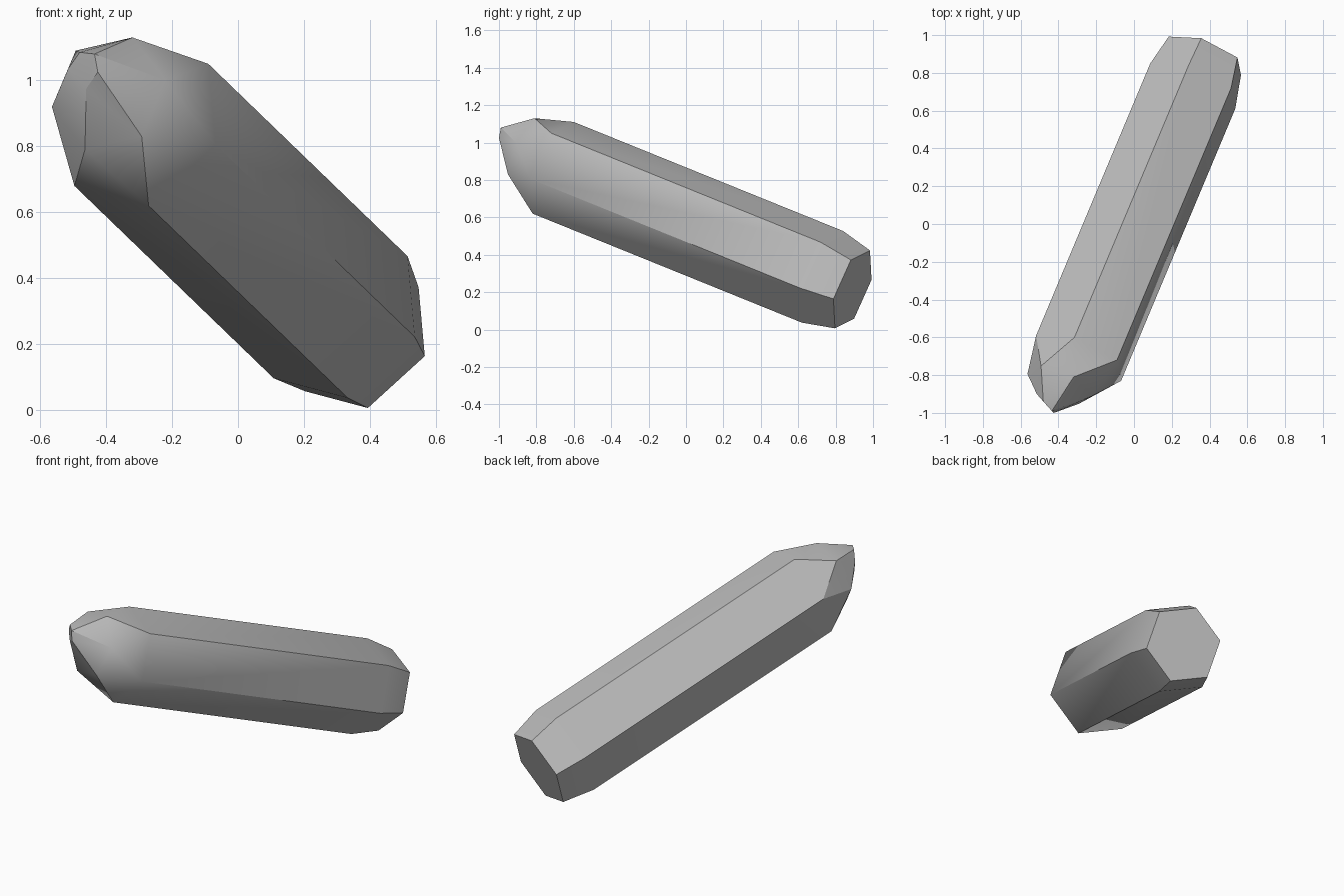
import bpy
import bmesh
import math
from mathutils import Vector

cube = bpy.data.objects.get("Cube")
if cube:
    bpy.data.objects.remove(cube, do_unlink=True)

# Plain grey stone
stone = bpy.data.materials.new("grey_stone")
stone.use_nodes = True
colour = (0.5, 0.5, 0.5, 1)
stone.diffuse_color = colour
stone.node_tree.nodes["Principled BSDF"].inputs["Base Color"].default_value = colour

bm = bmesh.new()


def hexagon(centre, first, second):
    """Six corners from a centre and the offsets of two neighbouring corners."""
    c, a, b = Vector(centre), Vector(first), Vector(second)
    return [bm.verts.new(c + p) for p in (a, b, b - a, -a, -b, a - b)]


def straight_band(r, s):
    for i in range(6):
        j = (i + 1) % 6
        bm.faces.new((r[i], r[j], s[j], s[i]))


def twisted_band(r, s):
    """Triangles between two rings, where s[i] sits between r[i] and r[i+1]."""
    for i in range(6):
        j = (i + 1) % 6
        bm.faces.new((r[i], r[j], s[i]))
        bm.faces.new((r[j], s[j], s[i]))


# Corner directions of the shaft, shared by its rings
up = Vector((-0.022, 0.11, 0.245))
side = Vector((0.203, -0.01, 0.185))

# Rings from the blunt foot to the faceted point
foot = hexagon((0.375, 0.89, 0.215), up * 0.85, side * 0.85)
shaft_low = hexagon((0.311, 0.73, 0.282), up, side)
shaft_high = hexagon((-0.293, -0.71, 0.865), up, side)
shoulder = hexagon((-0.392, -0.852, 0.96), (0.072, 0.042, 0.17), (0.172, -0.058, 0.04))
tip = hexagon((-0.47, -0.95, 1.03), (-0.01, 0.01, 0.055), (0.035, -0.04, 0.05))

bm.faces.new(foot)
straight_band(foot, shaft_low)
straight_band(shaft_low, shaft_high)
twisted_band(shaft_high, shoulder)
# Tip corners sit between shoulder corners, one step behind
twisted_band(shoulder, tip[1:] + tip[:1])
bm.faces.new(tip)
bmesh.ops.recalc_face_normals(bm, faces=bm.faces)

mesh = bpy.data.meshes.new("crystal")
bm.to_mesh(mesh)
bm.free()
mesh.materials.append(stone)
crystal = bpy.data.objects.new("crystal", mesh)
bpy.context.collection.objects.link(crystal)

# Soft shading across shallow facets, crisp along the shaft edges
bpy.context.view_layer.objects.active = crystal
crystal.select_set(True)
bpy.ops.object.shade_smooth_by_angle(angle=math.radians(30))
